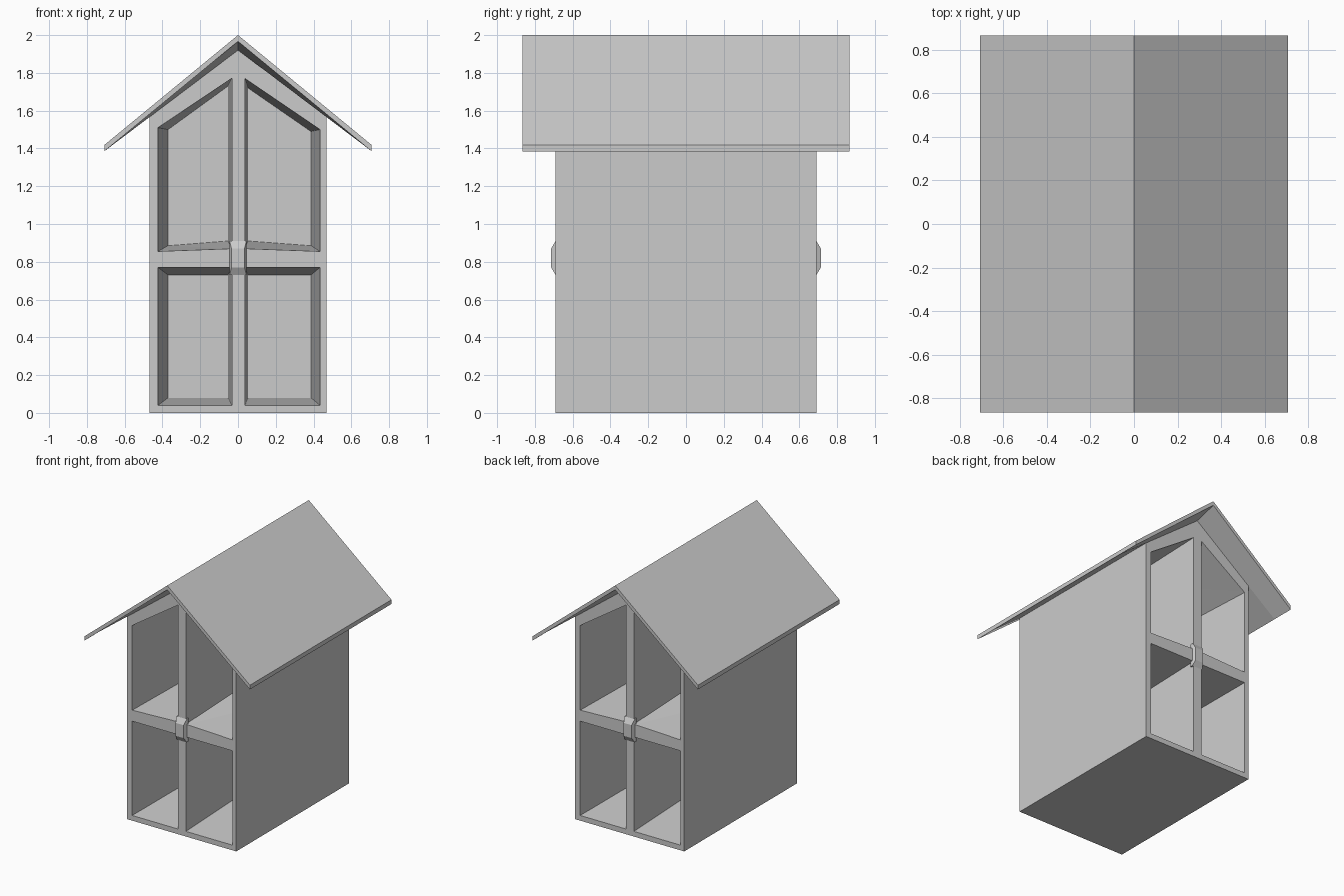
import bpy, bmesh
from mathutils import Vector

if "Cube" in bpy.data.objects:
    bpy.data.objects.remove(bpy.data.objects["Cube"])

Y = 0.69  # half depth of the walls


def make_object(name, bm):
    bmesh.ops.recalc_face_normals(bm, faces=bm.faces[:])
    mesh = bpy.data.meshes.new(name)
    bm.to_mesh(mesh)
    bm.free()
    obj = bpy.data.objects.new(name, mesh)
    bpy.context.collection.objects.link(obj)
    return obj


def loft(bm, rings):
    """Closed solid through matching rings of points."""
    rows = [[bm.verts.new(p) for p in ring] for ring in rings]
    n = len(rows[0])
    for a, b in zip(rows, rows[1:]):
        for i in range(n):
            j = (i + 1) % n
            bm.faces.new((a[i], a[j], b[j], b[i]))
    bm.faces.new(rows[0])
    bm.faces.new(rows[-1][::-1])


def at_y(profile, y):
    return [Vector((x, y, z)) for x, z in profile]


# Solid house body with a gable
gable = [(-.468, 0), (.468, 0), (.468, 1.58), (0, 1.93), (-.468, 1.58)]
bm = bmesh.new()
loft(bm, [at_y(gable, -Y), at_y(gable, Y)])
body = make_object("house_body", bm)

# Tapered room recesses: (front opening, smaller back panel)
rooms = [
    ([(-.423, .04), (-.032, .04), (-.032, .77), (-.423, .77)],
     [(-.37, .08), (-.053, .08), (-.053, .73), (-.37, .73)]),
    ([(.037, .04), (.434, .04), (.434, .77), (.037, .77)],
     [(.053, .08), (.386, .08), (.386, .73), (.053, .73)]),
    ([(-.423, .855), (-.032, .87), (-.032, 1.772), (-.423, 1.51)],
     [(-.37, .885), (-.053, .91), (-.053, 1.73), (-.37, 1.5)]),
    ([(.037, .87), (.434, .855), (.434, 1.5), (.037, 1.77)],
     [(.053, .91), (.386, .885), (.386, 1.49), (.053, 1.72)]),
]
bm = bmesh.new()
for front, back in rooms:
    for s in (1, -1):  # the back is the front turned half round
        f = at_y(front, -Y)
        b = at_y(back, -.01)
        f = [p + (p - q) * .03 for p, q in zip(f, b)]
        turn = Vector((s, s, 1))
        part = [bm.verts.new(p * turn) for p in f + b]
        bmesh.ops.convex_hull(bm, input=part)
cutter = make_object("room_cutter", bm)
cutter.hide_render = True

mod = body.modifiers.new("rooms", 'BOOLEAN')
mod.operation = 'DIFFERENCE'
mod.solver = 'EXACT'
mod.object = cutter
bpy.context.view_layer.objects.active = body
bpy.ops.object.modifier_apply(modifier=mod.name)
bpy.data.objects.remove(cutter)


# Roof: thin at the overhanging edges, thicker where it meets the gables
def roof_ring(y, under):
    return at_y([(-.708, 1.385), (-.708, 1.418), (0, 2), (.708, 1.418),
                 (.708, 1.385), (0, under)], y)


bm = bmesh.new()
loft(bm, [roof_ring(-.866, 1.967), roof_ring(-Y, 1.92),
          roof_ring(Y, 1.92), roof_ring(.866, 1.967)])
make_object("roof", bm)


# Bevelled boss where the frame bars cross, front and back
def rect(w, z0, z1, y):
    return at_y([(-w, z0), (w, z0), (w, z1), (-w, z1)], y)


for name, s in (("front_boss", -1), ("back_boss", 1)):
    bm = bmesh.new()
    loft(bm, [rect(.045, .73, .91, s * (Y - .02)),
              rect(.045, .73, .91, s * Y),
              rect(.034, .77, .87, s * .714)])
    make_object(name, bm)
